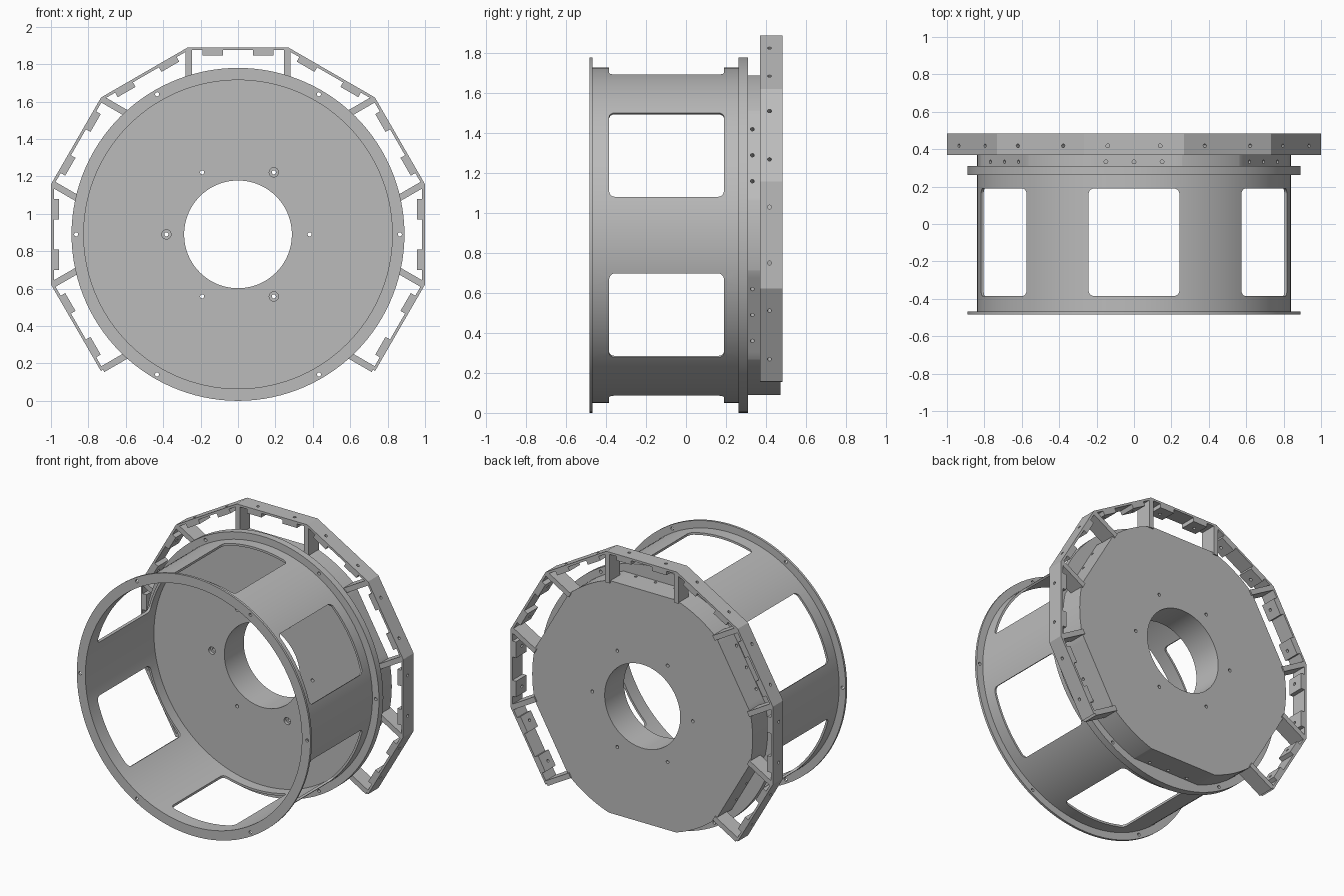
import bpy, bmesh
from math import radians, cos, sin, tan, pi
from mathutils import Matrix, Vector

if "Cube" in bpy.data.objects:
    bpy.data.objects.remove(bpy.data.objects["Cube"])

AXIS_Z = 0.89
SIXTHS = range(0, 360, 60)      # bolt circle angles
FLATS = range(30, 390, 60)      # window and drum flat angles
BORE, FLANGE, SHELL, FLAT = 0.288, 0.89, 0.84, 0.80
RIM_Y = (0.37, 0.483)

grey = bpy.data.materials.new("machined_grey")
grey.use_nodes = True
grey.diffuse_color = (0.5, 0.5, 0.5, 1)
grey.node_tree.nodes["Principled BSDF"].inputs["Base Color"].default_value = (0.5, 0.5, 0.5, 1)

parts = []


def make(name, bm, keep=True):
    bmesh.ops.recalc_face_normals(bm, faces=bm.faces)
    mesh = bpy.data.meshes.new(name)
    bm.to_mesh(mesh)
    bm.free()
    mesh.materials.append(grey)
    obj = bpy.data.objects.new(name, mesh)
    bpy.context.collection.objects.link(obj)
    if keep:
        parts.append(obj)
    return obj


def lathe(name, profile, steps=120):
    """Revolve a closed (radius, y) profile around the y axis."""
    bm = bmesh.new()
    rings = []
    for i in range(steps):
        a = 2 * pi * i / steps
        rings.append([bm.verts.new((r * cos(a), y, r * sin(a))) for r, y in profile])
    n = len(profile)
    for i in range(steps):
        p, q = rings[i], rings[(i + 1) % steps]
        for j in range(n):
            k = (j + 1) % n
            bm.faces.new((p[j], p[k], q[k], q[j]))
    return make(name, bm)


def turn(angle):
    """Local x becomes radial and local z tangential at this angle."""
    return Matrix.Rotation(-radians(angle), 4, 'Y')


def add_box(bm, angle, r, y, t, corner=0):
    lo, hi = Vector((r[0], y[0], t[0])), Vector((r[1], y[1], t[1]))
    size = hi - lo
    verts = bmesh.ops.create_cube(bm, size=1)["verts"]
    bmesh.ops.transform(bm, verts=verts, matrix=Matrix.Translation((lo + hi) / 2)
                        @ Matrix.Diagonal((*size, 1)))
    if corner:
        edges = {e for v in verts for e in v.link_edges
                 if abs((e.verts[0].co - e.verts[1].co).x) > 0.01}
        made = bmesh.ops.bevel(bm, geom=list(edges), offset=corner, segments=5,
                               profile=0.5, affect='EDGES')
        verts = list({v for v in verts if v.is_valid} | set(made["verts"]))
    bmesh.ops.transform(bm, verts=verts, matrix=turn(angle))


def add_pin(bm, radius, start, end):
    start, end = Vector(start), Vector(end)
    d = end - start
    m = Matrix.Translation((start + end) / 2) @ d.to_track_quat('Z', 'Y').to_matrix().to_4x4()
    bmesh.ops.create_cone(bm, cap_ends=True, segments=16, radius1=radius, radius2=radius,
                          depth=d.length, matrix=m)


def axial_pins(bm, angles, dist, radius, y):
    for a in angles:
        p = turn(a) @ Vector((dist, 0, 0))
        add_pin(bm, radius, p + Vector((0, y[0], 0)), p + Vector((0, y[1], 0)))


def radial_pins(bm, angles, offsets, radius, y, r):
    for a in angles:
        for t in offsets:
            add_pin(bm, radius, turn(a) @ Vector((r[0], y, t)), turn(a) @ Vector((r[1], y, t)))


def cut(obj, bm):
    cutter = make("cutter", bm, keep=False)
    cutter.hide_render = True
    mod = obj.modifiers.new("cut", 'BOOLEAN')
    mod.operation, mod.solver, mod.object = 'DIFFERENCE', 'EXACT', cutter
    bpy.context.view_layer.objects.active = obj
    bpy.ops.object.modifier_apply(modifier=mod.name)
    bpy.data.objects.remove(cutter)


# Cylindrical shell with its front ring, six rounded windows and bolt holes
shell = lathe("windowed_shell", [(0.825, -0.483), (FLANGE, -0.483), (FLANGE, -0.467),
                                 (SHELL, -0.467), (SHELL, 0.263), (0.825, 0.263)])
bm = bmesh.new()
for a in FLATS:
    add_box(bm, a, (0.6, 1), (-0.385, 0.19), (-0.243, 0.243), corner=0.03)
axial_pins(bm, SIXTHS, 0.865, 0.011, (-0.6, -0.4))
cut(shell, bm)

# Rear flange plate with bore, bolt circles and counterbores
flange = lathe("rear_flange", [(BORE, 0.263), (FLANGE, 0.263), (FLANGE, 0.31), (BORE, 0.31)])
bm = bmesh.new()
axial_pins(bm, SIXTHS, 0.865, 0.011, (0.2, 0.4))
axial_pins(bm, SIXTHS, 0.383, 0.011, (0.2, 0.4))
cut(flange, bm)
bm = bmesh.new()
axial_pins(bm, (60, 180, 300), 0.383, 0.025, (0.2, 0.285))
cut(flange, bm)

# Rear drum with six flats, each drilled three times
drum = lathe("rear_drum", [(BORE, 0.31), (SHELL, 0.31), (SHELL, 0.474), (BORE, 0.474)])
bm = bmesh.new()
for a in FLATS:
    add_box(bm, a, (FLAT, 1), (0.2, 0.6), (-0.4, 0.4))
cut(drum, bm)
bm = bmesh.new()
axial_pins(bm, SIXTHS, 0.383, 0.011, (0.2, 0.6))
radial_pins(bm, FLATS, (-0.15, 0, 0.15), 0.01, 0.332, (0.74, 0.9))
cut(drum, bm)

# Outer nine-sided rim, open at the bottom
PANELS = range(-30, 240, 30)
bm = bmesh.new()
sections = []
for a in range(-45, 255, 30):
    sections.append([bm.verts.new(turn(a) @ Vector((r / cos(pi / 12), y, 0)))
                     for r, y in ((0.985, RIM_Y[0]), (1, RIM_Y[0]), (1, RIM_Y[1]), (0.985, RIM_Y[1]))])
for p, q in zip(sections, sections[1:]):
    for j in range(4):
        k = (j + 1) % 4
        bm.faces.new((p[j], p[k], q[k], q[j]))
bm.faces.new(sections[0])
bm.faces.new(sections[-1])
rim = make("outer_rim", bm)

# Two mounting pads behind each rim panel
bm = bmesh.new()
for a in PANELS:
    for t in ((-0.19, -0.08), (0.08, 0.19)):
        add_box(bm, a, (0.957, 0.985), RIM_Y, t)
pads = make("mounting_pads", bm)

# Screw holes through rim and pads
for obj in (rim, pads):
    bm = bmesh.new()
    radial_pins(bm, PANELS, (-0.14, 0.14), 0.01, 0.418, (0.9, 1.1))
    cut(obj, bm)

# Paired ribs joining the drum flats to the rim
bm = bmesh.new()
for a in range(-30, 270, 60):
    for t in ((-0.28, -0.245), (0.245, 0.28)):
        add_box(bm, a, (0.785, 0.987), RIM_Y, t)
make("rim_ribs", bm)

# Raise everything to stand on the ground and smooth the round surfaces
bpy.ops.object.select_all(action='DESELECT')
for obj in parts:
    obj.location.z = AXIS_Z
    obj.select_set(True)
bpy.context.view_layer.objects.active = shell
bpy.ops.object.shade_smooth_by_angle(angle=radians(25))
